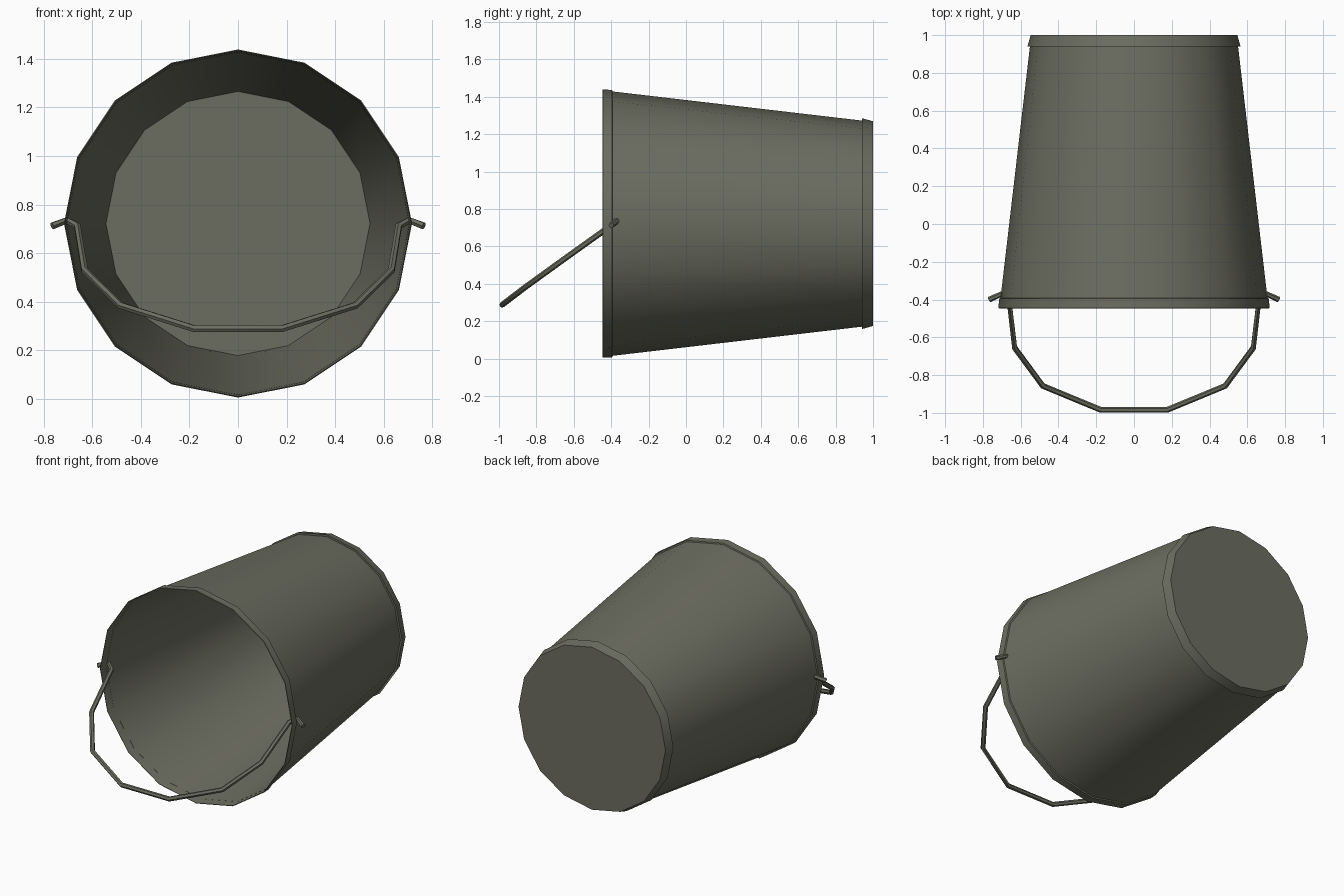
import bpy, bmesh, math

if "Cube" in bpy.data.objects:
    bpy.data.objects.remove(bpy.data.objects["Cube"])

SIDES, ZC = 16, 0.722

metal = bpy.data.materials.new("grey green metal")
metal.diffuse_color = (0.15, 0.153, 0.117, 1)
metal.use_nodes = True
metal.node_tree.nodes["Principled BSDF"].inputs["Base Color"].default_value = metal.diffuse_color


def finish(ob):
    ob.data.materials.clear()
    ob.data.materials.append(metal)
    bpy.ops.object.select_all(action='DESELECT')
    ob.select_set(True)
    bpy.context.view_layer.objects.active = ob
    bpy.ops.object.shade_smooth_by_angle(angle=math.radians(32))


def lathe(name, profile, cap=False):
    """Spin (radius, y) points about the bucket's lengthwise axis."""
    bm = bmesh.new()
    rings = []
    for r, y in profile:
        rings.append([bm.verts.new((r * math.sin(a), y, ZC + r * math.cos(a)))
                      for a in (2 * math.pi * i / SIDES for i in range(SIDES))])
    for a, b in zip(rings, rings[1:]):
        for i in range(SIDES):
            j = (i + 1) % SIDES
            bm.faces.new((a[i], b[i], b[j], a[j]))
    if cap:
        bm.faces.new(rings[-1])
    bmesh.ops.recalc_face_normals(bm, faces=bm.faces)
    me = bpy.data.meshes.new(name)
    bm.to_mesh(me)
    bm.free()
    ob = bpy.data.objects.new(name, me)
    bpy.context.collection.objects.link(ob)
    finish(ob)


# Tapered wall with closed base, lying on its side with the mouth to the front
lathe("bucket_body", [(0.713, -0.447), (0.544, 1.0)], cap=True)
# Raised bands at the mouth and the base
lathe("mouth_band", [(0.713, -0.447), (0.717, -0.445), (0.715, -0.395), (0.706, -0.392)])
lathe("base_band", [(0.551, 0.94), (0.564, 0.94), (0.547, 1.0), (0.544, 1.0)])

# Bent wire handle, half path mirrored to the other side
half = [(0.765, -0.40, 0.712), (0.705, -0.372, 0.735), (0.662, -0.40, 0.712),
        (0.632, -0.655, 0.53), (0.483, -0.857, 0.384), (0.178, -0.983, 0.288)]
path = [(-x, y, z) for x, y, z in half] + half[::-1]
curve = bpy.data.curves.new("handle", 'CURVE')
curve.dimensions = '3D'
curve.bevel_depth = 0.0155
curve.bevel_resolution = 1
curve.use_fill_caps = True
spline = curve.splines.new('POLY')
spline.points.add(len(path) - 1)
for p, co in zip(spline.points, path):
    p.co = (*co, 1)
handle = bpy.data.objects.new("handle", curve)
bpy.context.collection.objects.link(handle)
bpy.context.view_layer.objects.active = handle
handle.select_set(True)
for o in bpy.context.selected_objects:
    o.select_set(o == handle)
bpy.ops.object.convert(target='MESH')
finish(bpy.context.view_layer.objects.active)
